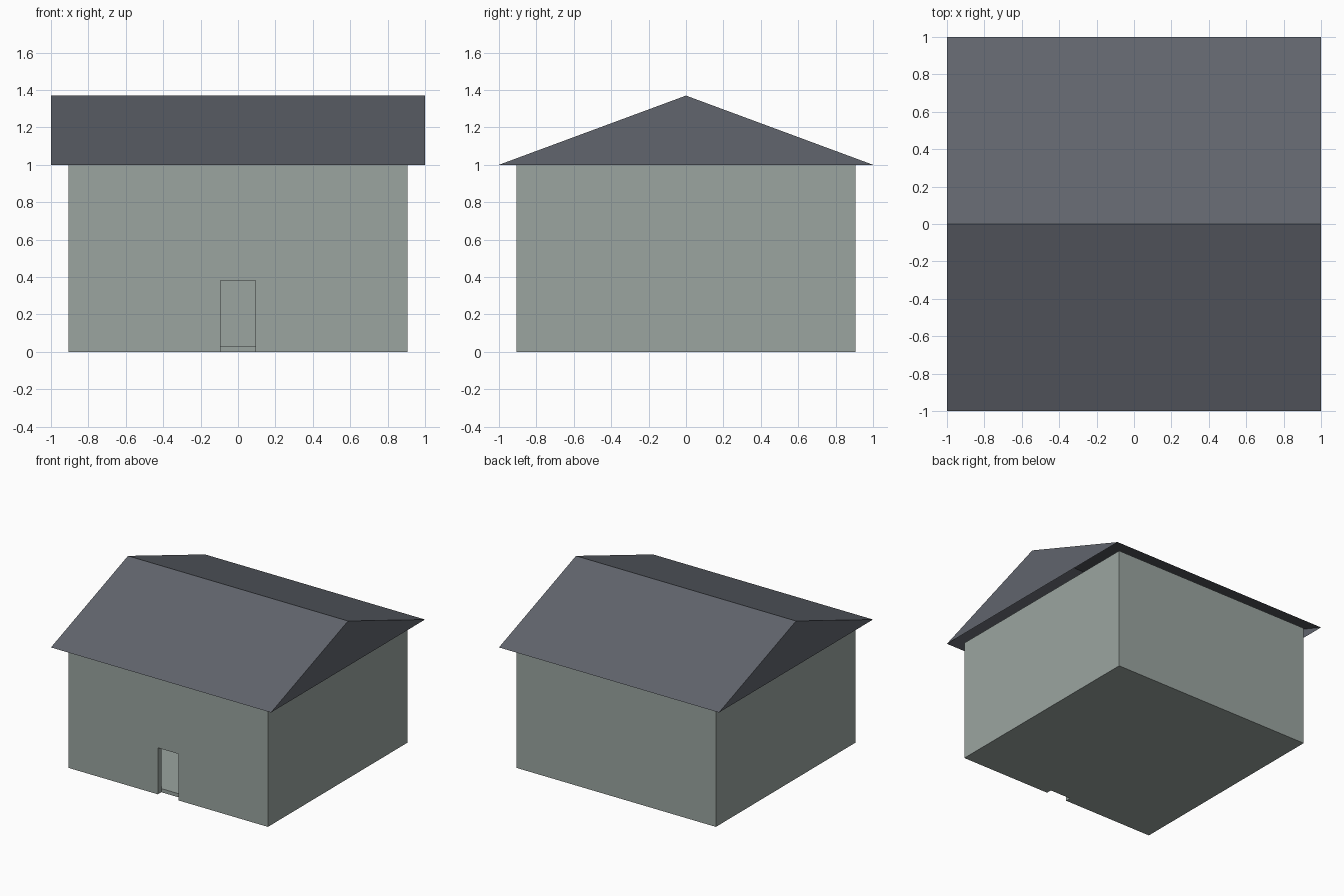
import bpy
import bmesh
from mathutils import Matrix

if "Cube" in bpy.data.objects:
    bpy.data.objects.remove(bpy.data.objects["Cube"])

W = 0.907        # half width of the walls
T = 0.045        # wall thickness
EAVE, RIDGE = 1.0, 1.37


def material(name, rgb):
    m = bpy.data.materials.new(name)
    m.diffuse_color = (*rgb, 1)
    m.use_nodes = True
    m.node_tree.nodes["Principled BSDF"].inputs["Base Color"].default_value = m.diffuse_color
    return m


wall_mat = material("grey green wall", (0.328, 0.376, 0.352))
roof_mat = material("slate roof", (0.120, 0.130, 0.153))


def make_object(name, bm, mat):
    mesh = bpy.data.meshes.new(name)
    bm.to_mesh(mesh)
    bm.free()
    ob = bpy.data.objects.new(name, mesh)
    bpy.context.collection.objects.link(ob)
    mesh.materials.append(mat)
    return ob


def box(name, x, y, z, mat):
    bm = bmesh.new()
    size = [b - a for a, b in (x, y, z)]
    mid = [(a + b) / 2 for a, b in (x, y, z)]
    bmesh.ops.create_cube(bm, size=1, matrix=Matrix.Translation(mid) @ Matrix.Diagonal((*size, 1)))
    return make_object(name, bm, mat)


def cut(ob, cutter):
    mod = ob.modifiers.new("cut", 'BOOLEAN')
    mod.operation = 'DIFFERENCE'
    mod.solver = 'EXACT'
    mod.object = cutter
    bpy.context.view_layer.objects.active = ob
    bpy.ops.object.modifier_apply(modifier=mod.name)
    bpy.data.objects.remove(cutter)


# Walls: a hollow shell with a doorway through the front
R = W - T
walls = box("walls", (-W, W), (-W, W), (0, EAVE), wall_mat)
cut(walls, box("room_cutter", (-R, R), (-R, R), (-0.2, 1.2), wall_mat))
cut(walls, box("door_cutter", (-0.094, 0.094), (-W - 0.1, -R + 0.1), (-0.2, 0.382), wall_mat))

# Floor slab inside the walls
box("floor", (-R, R), (-R, R), (0, 0.03), wall_mat)

# Roof: an open-bottomed gable shell
bm = bmesh.new()
ends = [[bm.verts.new((x, y, z)) for y, z in ((-1, EAVE), (1, EAVE), (0, RIDGE))] for x in (-1, 1)]
left, right = ends
bm.faces.new(left[::-1])
bm.faces.new(right)
bm.faces.new((left[0], right[0], right[2], left[2]))
bm.faces.new((right[1], left[1], left[2], right[2]))
make_object("roof", bm, roof_mat)
